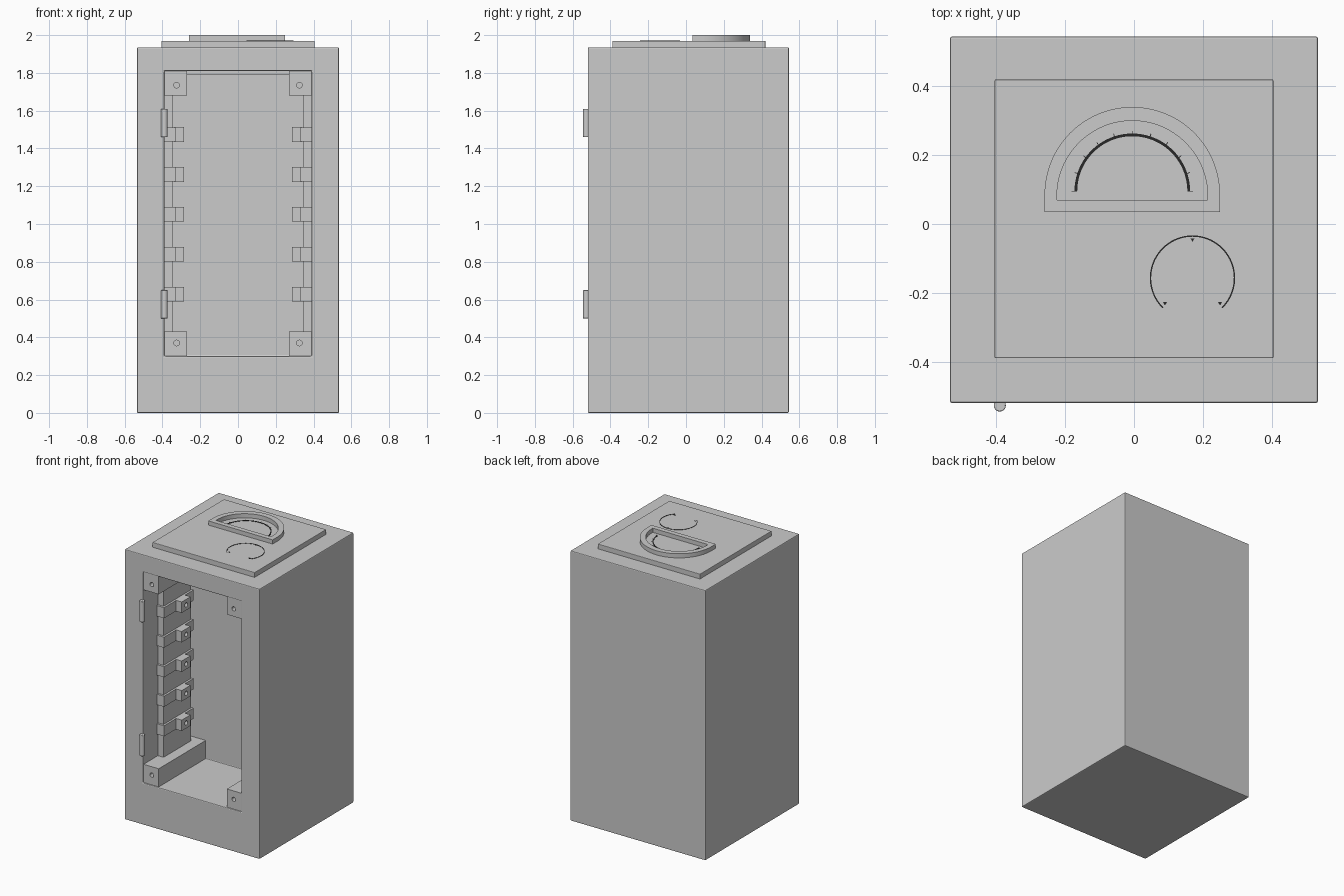
import bpy, bmesh
from math import sin, cos, pi, radians

if "Cube" in bpy.data.objects:
    bpy.data.objects.remove(bpy.data.objects["Cube"])

dark = bpy.data.materials.new("dark_marking")
dark.diffuse_color = (0.02, 0.02, 0.02, 1)
dark.use_nodes = True
dark.node_tree.nodes["Principled BSDF"].inputs["Base Color"].default_value = dark.diffuse_color


def box(name, x, y, z):
    bpy.ops.mesh.primitive_cube_add(size=1, location=[(a + b) / 2 for a, b in (x, y, z)])
    o = bpy.context.object
    o.name = name
    o.scale = [abs(b - a) for a, b in (x, y, z)]
    bpy.ops.object.transform_apply(location=False, rotation=False, scale=True)
    return o


def cyl(name, r, depth, loc, rot=(0, 0, 0), n=24):
    bpy.ops.mesh.primitive_cylinder_add(vertices=n, radius=r, depth=depth, location=loc, rotation=rot)
    o = bpy.context.object
    o.name = name
    bpy.ops.object.shade_smooth_by_angle()
    return o


def cut(obj, cutter):
    m = obj.modifiers.new("cut", 'BOOLEAN')
    m.object, m.solver = cutter, 'EXACT'
    cutter.hide_render = True
    cutter.hide_set(True)


def bevel(obj, w, seg=2):
    m = obj.modifiers.new("edge", 'BEVEL')
    m.width, m.segments, m.limit_method = w, seg, 'ANGLE'
    m.angle_limit = radians(50)


def strip(name, outer, inner, z0, z1, closed, mat=None):
    """Solid band between two matching outlines."""
    bm = bmesh.new()
    rings = [[bm.verts.new((x, y, z)) for x, y in pts]
             for pts, z in ((outer, z0), (outer, z1), (inner, z1), (inner, z0))]
    n = len(outer)
    for i in range(n if closed else n - 1):
        j = (i + 1) % n
        for k in range(4):
            a, b = rings[k], rings[(k + 1) % 4]
            bm.faces.new((a[i], a[j], b[j], b[i]))
    if not closed:
        bm.faces.new([r[0] for r in rings])
        bm.faces.new([r[-1] for r in rings])
    bmesh.ops.recalc_face_normals(bm, faces=bm.faces)
    me = bpy.data.meshes.new(name)
    bm.to_mesh(me)
    bm.free()
    o = bpy.data.objects.new(name, me)
    bpy.context.collection.objects.link(o)
    if mat:
        me.materials.append(mat)
    bpy.ops.object.select_all(action='DESELECT')
    o.select_set(True)
    bpy.context.view_layer.objects.active = o
    bpy.ops.object.shade_smooth_by_angle()
    return o


def arc(cx, cy, r, a0, a1, n=64):
    return [(cx + r * cos(radians(a0 + (a1 - a0) * i / n)),
             cy + r * sin(radians(a0 + (a1 - a0) * i / n))) for i in range(n + 1)]


def d_shape(cx, cy, r, base):
    return arc(cx, cy, r, 0, 180) + [(cx - r, base), (cx + r, base)]


# Housing with front opening
body = box("housing", (-0.535, 0.535), (-0.52, 0.545), (0, 1.935))
cut(body, box("opening_cutter", (-0.39, 0.39), (-0.7, 0.02), (0.3, 1.81)))
bevel(body, 0.006)
box("ceiling_lip", (-0.27, 0.27), (-0.45, 0.02), (1.79, 1.811))

# Hinge barrels on the left edge of the opening
for z in (0.575, 1.535):
    h = cyl("hinge_barrel", 0.0175, 0.15, (-0.39, -0.5275, z))
    bevel(h, 0.003)

# Interior fittings, both sides
for s in (-1, 1):
    for z0, zh in ((0.3, 0.37), (1.68, 1.735)):
        rail = box("corner_rail", (s * 0.27, s * 0.391), (-0.512, 0.021), (z0, z0 + 0.13))
        cut(rail, cyl("screw_cutter", 0.015, 0.2, (s * 0.325, -0.512, zh), (pi / 2, 0, 0)))
    box("side_panel", (s * 0.345, s * 0.391), (-0.35, -0.04), (0.43, 1.68))
    for i in range(5):
        z = 0.628 + 0.2115 * i
        box("slot_bracket", (s * 0.33, s * 0.388), (-0.365, -0.03), (z - 0.038, z + 0.038))
        lug = box("slot_lug", (s * 0.285, s * 0.335), (-0.23, -0.13), (z - 0.039, z + 0.039))
        cut(lug, cyl("lug_cutter", 0.015, 0.06, (s * 0.285, -0.18, z), (0, pi / 2, 0)))

# Top control plate
plate = box("top_plate", (-0.405, 0.405), (-0.39, 0.42), (1.93, 1.97))
bevel(plate, 0.003)

# Gauge bezel
strip("gauge_bezel", d_shape(-0.005, 0.085, 0.255, 0.035),
      d_shape(-0.005, 0.081, 0.219, 0.07), 1.968, 2.0, True)

# Gauge scale and ticks
gx, gy, z0, z1 = -0.005, 0.095, 1.968, 1.972
strip("gauge_scale", arc(gx, gy, 0.168, 0, 180), arc(gx, gy, 0.160, 0, 180), z0, z1, False, dark)
for i in range(11):
    t = box("gauge_tick", (-0.006, 0.006), (-0.0012, 0.0012), (z0, z1))
    a = pi * i / 10
    t.location = (gx + 0.17 * cos(a), gy + 0.17 * sin(a), 1.97)
    t.rotation_euler.z = a
    t.data.materials.append(dark)

# Dial scale and pointer marks
dx, dy = 0.17, -0.157
strip("dial_scale", arc(dx, dy, 0.124, -45, 225), arc(dx, dy, 0.120, -45, 225), z0, z1, False, dark)
for x, y in ((0.17, -0.045), (0.09, -0.23), (0.25, -0.23)):
    p = cyl("dial_mark", 0.007, 0.004, (x, y, 1.97), (0, 0, pi), 3)
    p.data.materials.append(dark)
